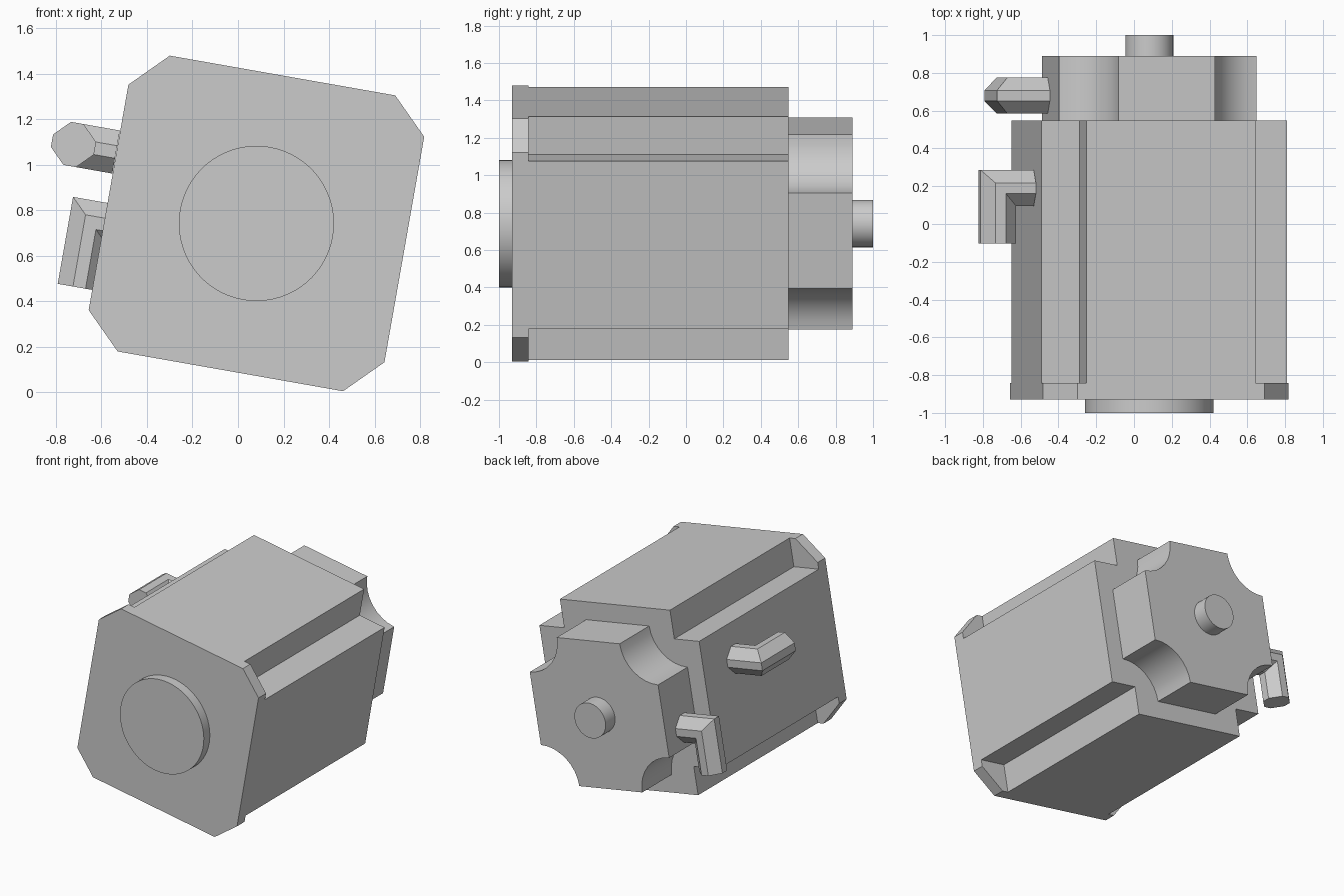
import bpy, bmesh
from math import cos, sin, pi, radians
from mathutils import Matrix, Vector

old = bpy.data.objects.get("Cube")
if old:
    bpy.data.objects.remove(old, do_unlink=True)

grey = bpy.data.materials.new("plain grey")
grey.use_nodes = True
grey.diffuse_color = (0.6, 0.6, 0.6, 1)
grey.node_tree.nodes["Principled BSDF"].inputs["Base Color"].default_value = (0.6, 0.6, 0.6, 1)

# The whole motor is rolled about its shaft axis
PLACE = Matrix.Translation((0.081, 0, 0.742)) @ Matrix.Rotation(radians(10), 4, 'Y')


def loft(name, rings):
    """Skin a list of equal-length vertex rings and cap both ends."""
    bm = bmesh.new()
    loops = [[bm.verts.new(PLACE @ Vector(p)) for p in ring] for ring in rings]
    n = len(loops[0])
    for a, b in zip(loops, loops[1:]):
        for i in range(n):
            j = (i + 1) % n
            bm.faces.new((a[i], a[j], b[j], b[i]))
    bm.faces.new(loops[0])
    bm.faces.new(loops[-1])
    bmesh.ops.recalc_face_normals(bm, faces=bm.faces)
    mesh = bpy.data.meshes.new(name)
    bm.to_mesh(mesh)
    bm.free()
    mesh.materials.append(grey)
    obj = bpy.data.objects.new(name, mesh)
    bpy.context.collection.objects.link(obj)
    bpy.ops.object.select_all(action='DESELECT')
    obj.select_set(True)
    bpy.context.view_layer.objects.active = obj
    bpy.ops.object.shade_smooth_by_angle(angle=radians(30))
    return obj


def extrude(name, profile, y0, y1):
    return loft(name, [[(x, y, z) for x, z in profile] for y in (y0, y1)])


def four_corners(corner):
    """Repeat one corner's outline around the four quarters."""
    pts = []
    for k in range(4):
        c, s = round(cos(k * pi / 2)), round(sin(k * pi / 2))
        pts += [(x * c - z * s, x * s + z * c) for x, z in corner]
    return pts


def circle(r, n=64):
    return [(r * cos(2 * pi * i / n), r * sin(2 * pi * i / n)) for i in range(n)]


# Front flange, pilot disc and body with square corner notches
extrude("front_flange", four_corners([(0.66, 0.503), (0.503, 0.66)]), -0.93, -0.843)
extrude("front_pilot", circle(0.341), -1.0, -0.93)
NOTCH = 0.455
extrude("motor_body", four_corners([(0.66, NOTCH), (NOTCH, NOTCH), (NOTCH, 0.66)]), -0.843, 0.547)

# Rear cap with concave rounded corners
HALF, SCOOP, STEPS = 0.53, 0.27, 8
scoop = [(HALF - SCOOP * sin(t), HALF - SCOOP * cos(t))
         for t in (i * pi / 2 / STEPS for i in range(STEPS + 1))]
extrude("rear_cap", four_corners(scoop), 0.547, 0.89)
extrude("rear_shaft", circle(0.127, 48), 0.89, 1.0)

# Elbow connectors of eight-sided section with a mitred bend
R, F = 0.096, 0.028
SECTION = four_corners([(R, F), (F, R)])


def elbow(name, base, leg):
    out, leg = Vector((-1, 0, 0)), Vector(leg)
    side = out.cross(leg)
    base = Vector(base)
    bend = base + out * 0.19
    tip = bend + leg * 0.292
    loft(name, [
        [base - leg * a + side * b for a, b in SECTION],
        [bend + (out - leg) * a + side * b for a, b in SECTION],
        [tip + out * a + side * b for a, b in SECTION]])


elbow("power_connector", (-0.662, 0.19, 0.202), (0, -1, 0))
elbow("sensor_connector", (-0.528, 0.68, -0.121), (0, 0, -1))
